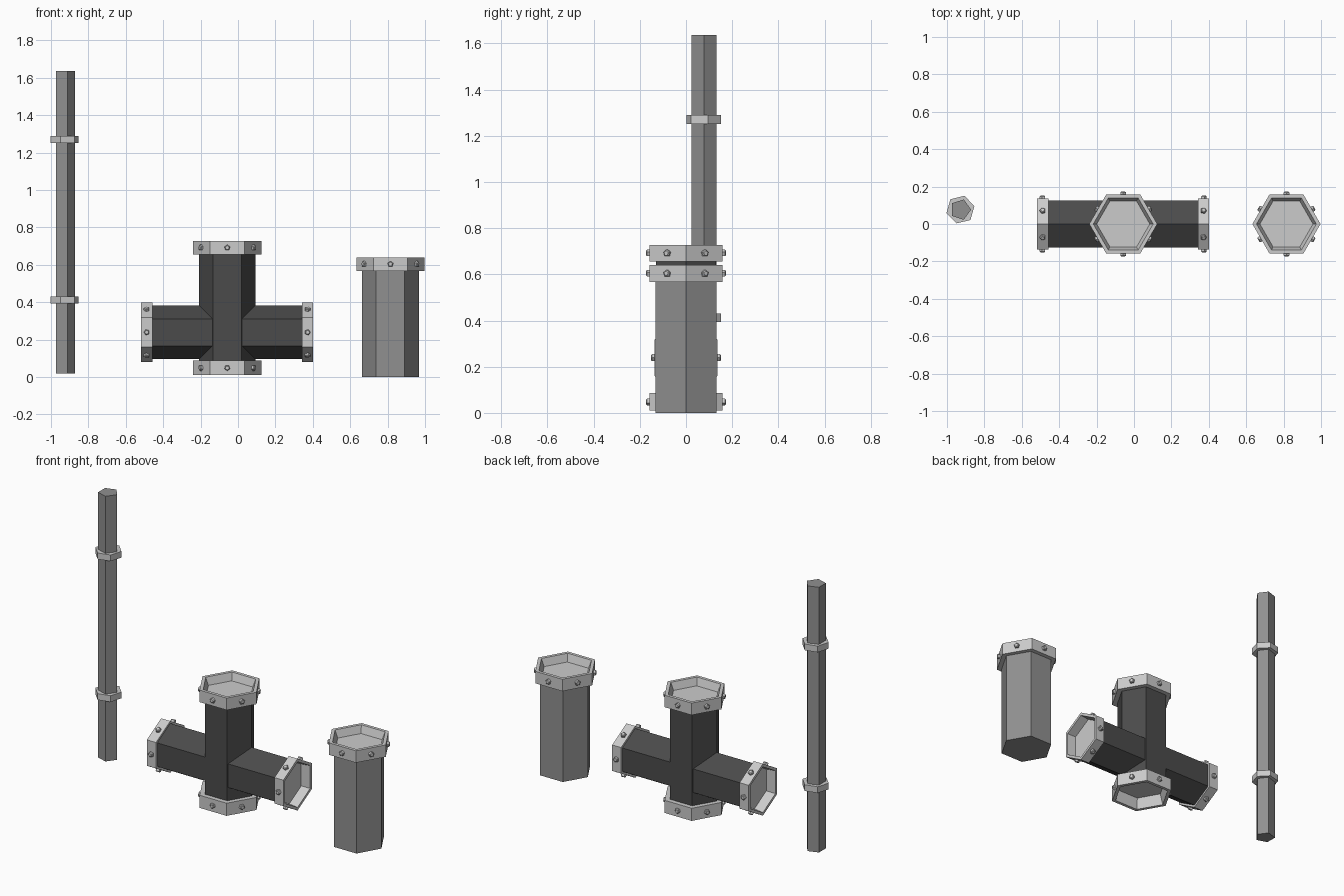
import bpy, bmesh
from math import radians, cos, pi
from mathutils import Matrix, Vector

if "Cube" in bpy.data.objects:
    bpy.data.objects.remove(bpy.data.objects["Cube"])


def sweep(bm, n, profile, mat, phase=0.0):
    """n-sided closed solid from (radius, height) rings, capped at both ends."""
    rings = []
    for r, h in profile:
        rings.append([bm.verts.new(mat @ (Matrix.Rotation(phase + 2 * pi * i / n, 4, 'Z') @ Vector((r, 0, h))))
                      for i in range(n)])
    for a, b in zip(rings, rings[1:]):
        for i in range(n):
            j = (i + 1) % n
            bm.faces.new((a[i], a[j], b[j], b[i]))
    bm.faces.new(rings[0][::-1])
    bm.faces.new(rings[-1])


def finish(name, bm, material=None):
    bmesh.ops.recalc_face_normals(bm, faces=bm.faces)
    me = bpy.data.meshes.new(name)
    bm.to_mesh(me)
    bm.free()
    if material:
        me.materials.append(material)
    ob = bpy.data.objects.new(name, me)
    bpy.context.collection.objects.link(ob)
    return ob


def prism(name, n, r, h0, h1, mat, phase=0.0, material=None):
    bm = bmesh.new()
    sweep(bm, n, [(r, h0), (r, h1)], mat, phase)
    return finish(name, bm, material)


def flange(name, R, h, depth, mat, floor=.78):
    """Hexagonal flange with a recessed mouth and a bolt on each face."""
    bm = bmesh.new()
    sweep(bm, 6, [(R, 0), (R, h), (R * .88, h), (R * floor, h - depth)], mat)
    for k in range(6):
        m = (mat @ Matrix.Rotation(radians(30 + 60 * k), 4, 'Z')
             @ Matrix.Translation((R * cos(pi / 6), 0, h / 2))
             @ Matrix.Rotation(radians(90), 4, 'Y'))
        sweep(bm, 5, [(.016, -.005), (.016, .011), (.011, .015)], m, pi)
    return finish(name, bm)


def grey(name, v):
    m = bpy.data.materials.new(name)
    m.diffuse_color = (v, v, v, 1)
    m.use_nodes = True
    m.node_tree.nodes["Principled BSDF"].inputs["Base Color"].default_value = m.diffuse_color
    return m


def at(x, y, z):
    return Matrix.Translation((x, y, z))


FLIP = Matrix.Rotation(pi, 4, 'X')
ALONG_X = Matrix.Rotation(pi / 2, 4, 'Y')
ALONG_NX = Matrix.Rotation(-pi / 2, 4, 'Y')
PIPE = grey("pipe_grey", .28)
DARK = grey("dark_grey", .07)

# Thin pole with two clamp rings
PX, PY = -.928, .077
prism("thin_pipe", 5, .057, .02, 1.637, at(PX, PY, 0), material=PIPE)
for label, z in (("lower", .393), ("upper", 1.251)):
    prism(label + "_pipe_clamp", 6, .077, z, z + .038, at(PX, PY, 0), radians(14))

# Cross junction: upright and horizontal hexagonal pipes joined together
JX, JZ = -.0575, .239
upright = prism("junction_body", 6, .15, .086, .675, at(JX, 0, 0), material=DARK)
arm = prism("junction_arm", 6, .144, -.401, .401, at(JX, 0, JZ) @ ALONG_X, material=DARK)
mod = upright.modifiers.new("join", 'BOOLEAN')
mod.operation = 'UNION'
mod.solver = 'EXACT'
mod.object = arm
bpy.context.view_layer.objects.active = upright
bpy.ops.object.modifier_apply(modifier=mod.name)
bpy.data.objects.remove(arm)

# Junction flanges
flange("junction_top_flange", .182, .073, .045, at(JX, 0, .655))
flange("junction_bottom_flange", .182, .077, .065, at(JX, 0, .087) @ FLIP)
flange("junction_right_flange", .158, .06, .056, at(.342, 0, JZ) @ ALONG_X, .84)
flange("junction_left_flange", .158, .062, .058, at(-.457, 0, JZ) @ ALONG_NX, .84)

# Short wide pipe with one flange
prism("short_pipe", 6, .1525, 0, .585, at(.815, 0, 0), material=PIPE)
flange("short_pipe_flange", .182, .073, .045, at(.815, 0, .567))
